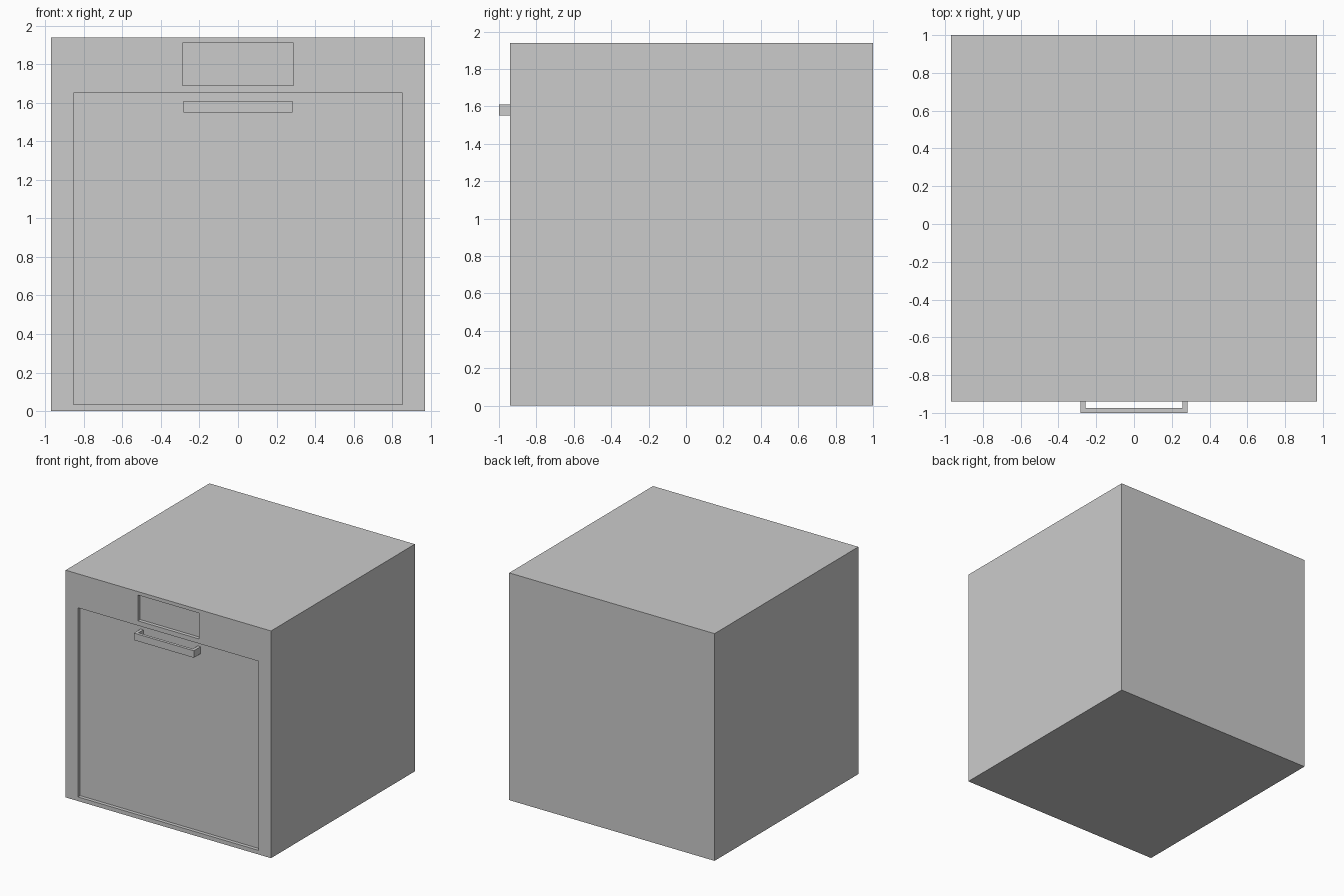
import bpy

if "Cube" in bpy.data.objects:
    bpy.data.objects.remove(bpy.data.objects["Cube"])

FRONT = -0.94
RECESS = 0.03


def box(name, x0, x1, y0, y1, z0, z1):
    bpy.ops.mesh.primitive_cube_add(
        size=1, location=((x0 + x1) / 2, (y0 + y1) / 2, (z0 + z1) / 2))
    ob = bpy.context.object
    ob.name = ob.data.name = name
    ob.scale = (x1 - x0, y1 - y0, z1 - z0)
    bpy.ops.object.transform_apply(location=False, rotation=False, scale=True)
    return ob


def cut(target, cutter):
    mod = target.modifiers.new("cut", 'BOOLEAN')
    mod.operation = 'DIFFERENCE'
    mod.solver = 'EXACT'
    mod.object = cutter
    bpy.context.view_layer.objects.active = target
    bpy.ops.object.modifier_apply(modifier=mod.name)
    bpy.data.objects.remove(cutter)


# Cabinet with shallow door and control panel recesses
cabinet = box("cabinet", -0.97, 0.97, FRONT, 1.0, 0, 1.94)
cut(cabinet, box("door_cutter", -0.853, 0.853, -1.1, FRONT + RECESS, 0.035, 1.65))
cut(cabinet, box("panel_cutter", -0.288, 0.288, -1.1, FRONT + RECESS, 1.69, 1.91))

# U-shaped door handle, its legs meeting the recessed door
handle = box("door_handle", -0.283, 0.283, -1.0, FRONT + RECESS, 1.55, 1.61)
cut(handle, box("handle_cutter", -0.257, 0.257, -0.975, -0.8, 1.5, 1.7))
